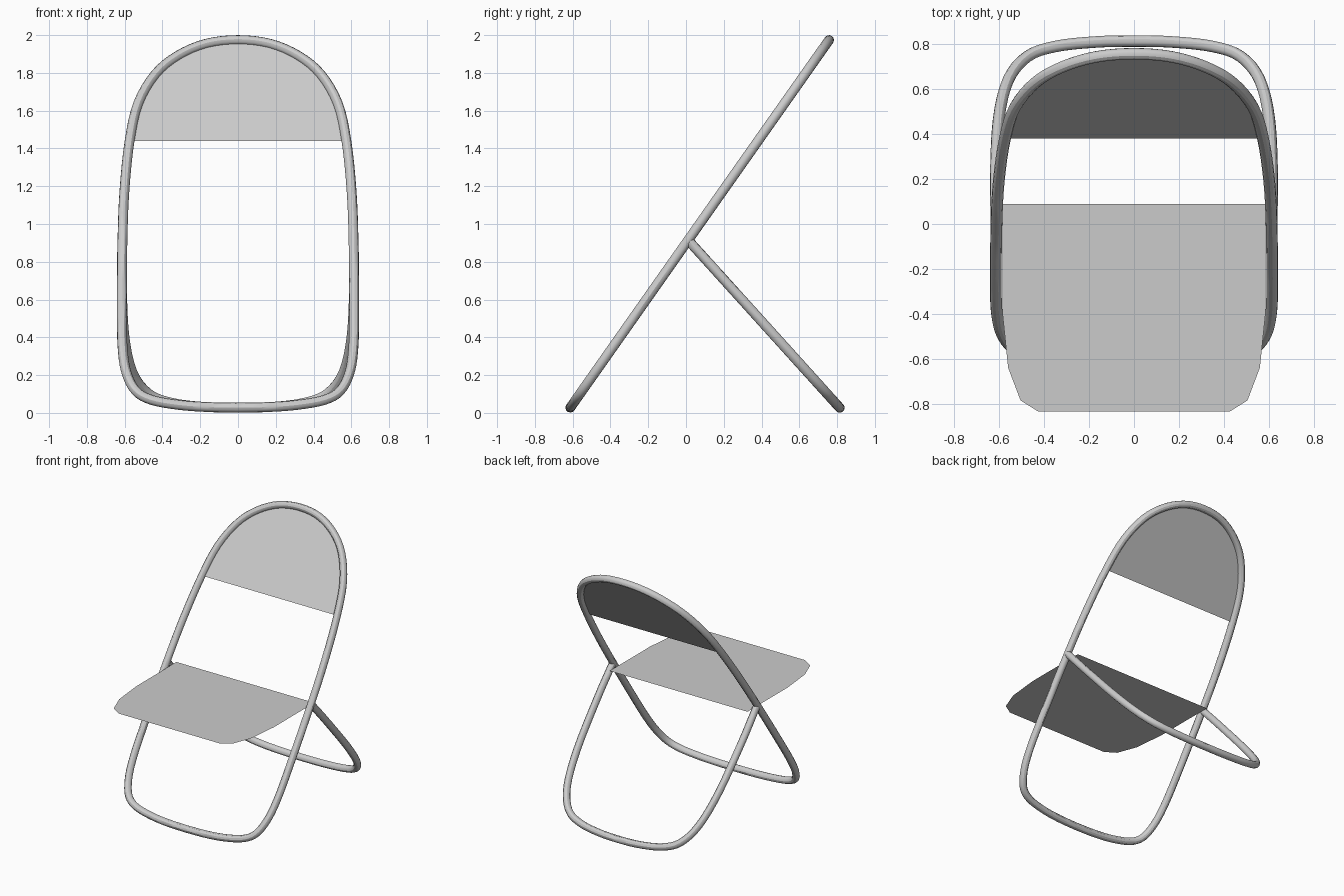
import bpy
from mathutils import Vector

if "Cube" in bpy.data.objects:
    bpy.data.objects.remove(bpy.data.objects["Cube"])

TUBE = 0.026


def smooth(pts, steps=4):
    """Catmull-Rom samples through an open list of points."""
    p = [Vector(q) for q in pts]
    p = [2 * p[0] - p[1]] + p + [2 * p[-1] - p[-2]]
    out = []
    for a, b, c, d in zip(p, p[1:], p[2:], p[3:]):
        for i in range(steps):
            t = i / steps
            out.append(0.5 * (2 * b + (c - a) * t + (2 * a - 5 * b + 4 * c - d) * t**2
                              + (3 * b - a - 3 * c + d) * t**3))
    return out + [p[-2]]


def mirrored(half):
    """Left half from the right half, which must end on x = 0."""
    return list(half) + [(-q[0], *q[1:]) for q in reversed(half[:-1])]


def tube(name, pts, closed):
    cu = bpy.data.curves.new(name, 'CURVE')
    cu.dimensions = '3D'
    cu.bevel_depth = TUBE
    cu.bevel_resolution = 4
    cu.use_fill_caps = not closed
    sp = cu.splines.new('POLY')
    sp.points.add(len(pts) - 1)
    for q, co in zip(sp.points, pts):
        q.co = (*co, 1)
    sp.use_cyclic_u = closed
    ob = bpy.data.objects.new(name, cu)
    bpy.context.collection.objects.link(ob)
    bpy.ops.object.select_all(action='DESELECT')
    ob.select_set(True)
    bpy.context.view_layer.objects.active = ob
    bpy.ops.object.convert(target='MESH')
    bpy.ops.object.shade_smooth_by_angle()


def panel(name, pts):
    me = bpy.data.meshes.new(name)
    me.from_pydata([tuple(p) for p in pts], [], [range(len(pts))])
    bpy.context.collection.objects.link(bpy.data.objects.new(name, me))


def lean(x, z):
    """Point on the tilted plane of the main frame."""
    return Vector((x, -0.614 + (z - 0.026) * 0.704, z))


# Main frame: one closed tube loop, front feet up to the arched top
right = [(0, 0.028), (0.16, 0.031), (0.31, 0.042), (0.455, 0.068), (0.54, 0.115),
         (0.588, 0.205), (0.609, 0.32), (0.615, 0.5), (0.612, 0.9), (0.601, 1.18),
         (0.574, 1.44), (0.53, 1.635), (0.44, 1.79), (0.32, 1.89), (0.17, 1.954), (0, 1.974)]
outline = smooth(mirrored(right))[:-1]
tube("main_frame", [lean(*q) for q in outline], True)

# Backrest panel filling the arch
panel("backrest", [lean(*q) for q in outline if q.y > 1.439])

# Rear leg: U-shaped tube hinged at the frame
rear = [(0.612, 0.02), (0.615, 0.2), (0.603, 0.46), (0.56, 0.64), (0.475, 0.745),
        (0.35, 0.79), (0.17, 0.81), (0, 0.814)]
tube("rear_leg", [(q.x, q.y, 0.905 - (q.y - 0.02) * 1.106)
                  for q in smooth(mirrored(rear))], False)

# Seat: thin flat panel with rounded front corners
side = [(-0.585, 0.09), (-0.585, -0.4), (-0.56, -0.64), (-0.505, -0.785), (-0.425, -0.835)]
panel("seat", [(x, y, 0.886) for x, y in side + [(-x, y) for x, y in reversed(side)]])
